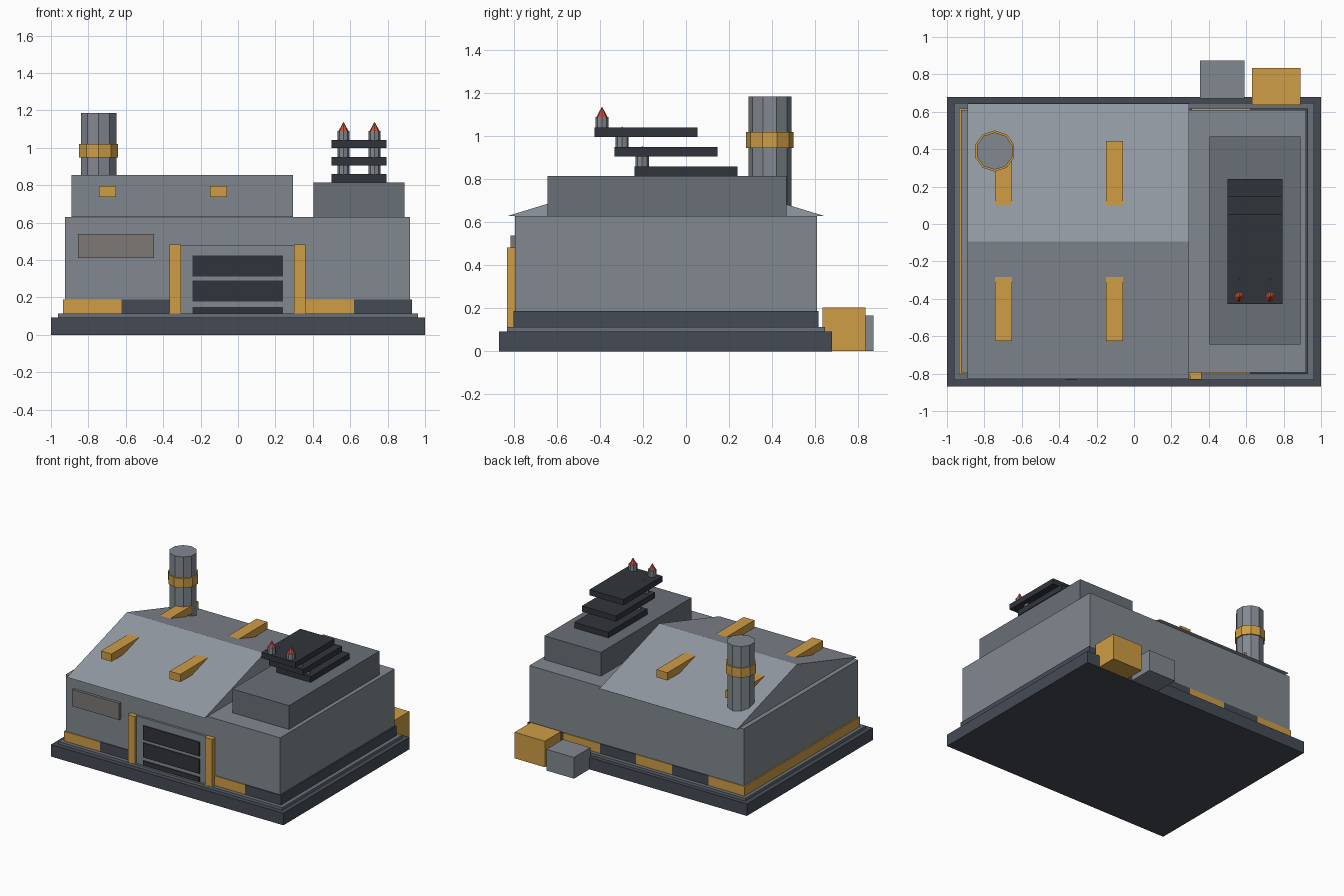
import bpy, bmesh, math

if "Cube" in bpy.data.objects:
    bpy.data.objects.remove(bpy.data.objects["Cube"])


def material(name, rgb):
    m = bpy.data.materials.new(name)
    m.diffuse_color = (*rgb, 1)
    m.use_nodes = True
    m.node_tree.nodes["Principled BSDF"].inputs["Base Color"].default_value = m.diffuse_color
    return m


WALL = material("wall_grey", (0.22, 0.25, 0.28))
ROOF = material("roof_grey", (0.29, 0.32, 0.36))
BLOCK = material("block_grey", (0.14, 0.16, 0.18))
DARK = material("dark_base", (0.06, 0.07, 0.09))
BLACK = material("dark_plate", (0.03, 0.034, 0.042))
ORANGE = material("orange", (0.62, 0.34, 0.06))
RED = material("red", (0.6, 0.08, 0.05))
SIGN = material("sign_grey", (0.2, 0.19, 0.18))


def finish(name, bm, mat):
    bmesh.ops.recalc_face_normals(bm, faces=bm.faces)
    me = bpy.data.meshes.new(name)
    bm.to_mesh(me)
    bm.free()
    me.materials.append(mat)
    ob = bpy.data.objects.new(name, me)
    bpy.context.collection.objects.link(ob)
    return ob


def box(name, x, y, z, mat):
    """Box from (min, max) ranges on each axis."""
    bm = bmesh.new()
    bmesh.ops.create_cube(bm, size=1)
    for v in bm.verts:
        for i, (lo, hi) in enumerate((x, y, z)):
            v.co[i] = hi if v.co[i] > 0 else lo
    return finish(name, bm, mat)


def tube(name, x, y, z, r, mat, sides=10, r_top=None):
    """Upright prism or cone with a corner pointing along x."""
    bm = bmesh.new()
    bmesh.ops.create_cone(bm, cap_ends=True, segments=sides, radius1=r,
                          radius2=r if r_top is None else r_top, depth=z[1] - z[0])
    ob = finish(name, bm, mat)
    ob.location = (x, y, (z[0] + z[1]) / 2)
    return ob


# Foundation and walls
box("foundation", (-1, 1), (-0.87, 0.68), (0, 0.093), DARK)
box("foundation_step", (-0.963, 0.963), (-0.833, 0.647), (0.093, 0.113), BLOCK)
box("walls", (-0.925, 0.92), (-0.795, 0.61), (0.113, 0.63), WALL)

# Hazard skirting: six alternating bands
for i in range(6):
    x0 = -0.935 + i * 0.311
    box(f"skirting_{i + 1}", (x0, x0 + 0.311), (-0.802, 0.617), (0.113, 0.188),
        DARK if i % 2 else ORANGE)

# Gabled roof prism
bm = bmesh.new()
profile = [(-0.83, 0.63), (0.643, 0.63), (-0.0935, 0.855)]
face = bm.faces.new([bm.verts.new((-0.89, y, z)) for y, z in profile])
ext = bmesh.ops.extrude_face_region(bm, geom=[face])
for v in ext["geom"]:
    if isinstance(v, bmesh.types.BMVert):
        v.co.x = 0.295
finish("gable_roof", bm, ROOF)

# Roof vents, level boxes sunk into both slopes
for x in (-0.697, -0.105):
    box("front_roof_vent", (x - 0.046, x + 0.046), (-0.625, -0.26), (0.737, 0.797), ORANGE)
    box("back_roof_vent", (x - 0.046, x + 0.046), (0.08, 0.445), (0.737, 0.797), ORANGE)

# Chimney with collar
tube("chimney", -0.745, 0.39, (0.64, 1.185), 0.1, WALL)
tube("chimney_collar", -0.745, 0.39, (0.947, 1.02), 0.11, ORANGE)

# Launcher: block, stepped plates and tipped tubes
box("launcher_block", (0.405, 0.89), (-0.645, 0.468), (0.63, 0.815), BLOCK)
for i in range(3):
    y, z = -0.24 - 0.0935 * i, 0.815 + 0.0915 * i
    box(f"launcher_plate_{i + 1}", (0.5, 0.793), (y, y + 0.48), (z, z + 0.044), BLACK)
    for x in (0.564, 0.73):
        tube("launch_tube", x, y + 0.036, (z + 0.03, z + 0.093), 0.031, WALL, 8)
        tube("launch_tip", x, y + 0.036, (z + 0.093, z + 0.141), 0.026, RED, 8, 0)

# Front door with slats and posts
box("door_frame", (-0.305, 0.3), (-0.812, -0.79), (0.113, 0.48), WALL)
for z in ((0.115, 0.15), (0.177, 0.29), (0.313, 0.423)):
    box("door_slat", (-0.243, 0.24), (-0.82, -0.80), z, BLACK)
for x in (-0.335, 0.33):
    box("door_post", (x - 0.03, x + 0.03), (-0.832, -0.79), (0.113, 0.482), ORANGE)

# Sign panel
box("sign_panel", (-0.855, -0.45), (-0.817, -0.79), (0.41, 0.54), SIGN)

# Crates behind the building
box("large_crate", (0.63, 0.89), (0.635, 0.835), (0.002, 0.205), ORANGE)
box("small_crate", (0.353, 0.59), (0.67, 0.873), (0.002, 0.167), WALL)
